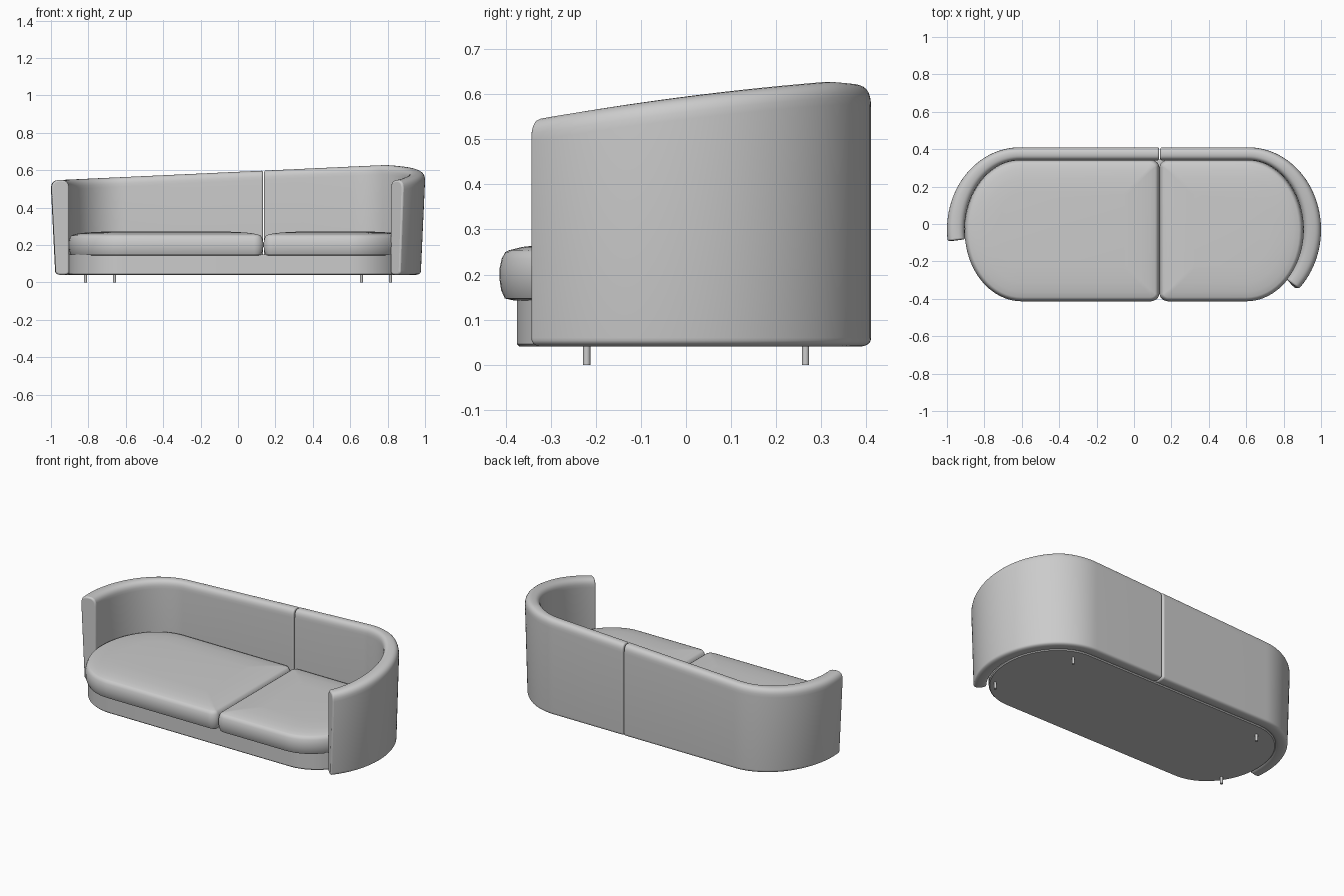
import bpy, bmesh, math
from math import sin, cos, radians, pi

if "Cube" in bpy.data.objects:
    bpy.data.objects.remove(bpy.data.objects["Cube"])


def make_object(name, rings, closed_ends=True, bevel=0.0):
    """Loft closed rings of equal length, cap both ends, shade smooth."""
    bm = bmesh.new()
    vr = [[bm.verts.new(p) for p in r] for r in rings]
    n = len(vr[0])
    for a, b in zip(vr, vr[1:]):
        for i in range(n):
            j = (i + 1) % n
            bm.faces.new((a[i], a[j], b[j], b[i]))
    bm.faces.new(vr[0])
    bm.faces.new(vr[-1])
    bmesh.ops.recalc_face_normals(bm, faces=bm.faces)
    me = bpy.data.meshes.new(name)
    bm.to_mesh(me)
    bm.free()
    ob = bpy.data.objects.new(name, me)
    bpy.context.collection.objects.link(ob)
    if bevel:
        m = ob.modifiers.new("soft_edge", 'BEVEL')
        m.width, m.segments = bevel, 3
        m.limit_method, m.angle_limit = 'ANGLE', radians(55)
    bpy.ops.object.select_all(action='DESELECT')
    ob.select_set(True)
    bpy.context.view_layer.objects.active = ob
    bpy.ops.object.shade_smooth_by_angle(angle=radians(40))
    return ob


# ---- wraparound shell: back and arms, in two pieces ----
CX, CY, BOTTOM = 0.61, -0.03, 0.04


def rim_height(x, y):
    left = 0.545 + (x + 1) * 0.046
    if x < 0.6:
        return left
    t = max(0.0, (0.35 - y) / 0.70)
    right = 0.63 - 0.052 * t - 0.038 * t * t
    return min(left, right)


def shell_point(side, s, w, z):
    """side -1/1: end arc at angle s; side 0: straight back at x = s. w: 0 inner, 1 outer."""
    b = 0.37 + 0.07 * w
    if side == 0:
        return (s, CY + b, z)
    flare = min(1, (z - BOTTOM) / 0.46)
    a = 0.295 + (0.072 + 0.023 * flare) * w
    return (side * CX + a * cos(s), CY + b * sin(s), z)


def shell_section(side, s):
    x, y, _ = shell_point(side, s, 0.5, 0.5)
    top = rim_height(x, y)
    ring = []
    n = 14
    for half, h in ((1, 0.05), (-1, 0.02)):
        for i in range(n + 1):
            t = pi * i / n
            c, sn = cos(t) * half, sin(t)
            w = 0.5 + 0.5 * math.copysign(abs(c) ** 0.75, c)
            dz = h * abs(sn) ** 0.75
            z = top - h + dz if half == 1 else BOTTOM + h - dz
            ring.append(shell_point(side, s, w, z))
    return ring


def arc(side, a0, a1, n):
    return [(side, radians(a0 + (a1 - a0) * i / n)) for i in range(n + 1)]


SEAM = 0.137
left_path = arc(-1, 188, 90, 32) + [(0, -0.3), (0, 0.0), (0, SEAM - 0.003)]
right_path = [(0, SEAM + 0.003), (0, 0.35)] + arc(1, 90, -46, 44)
make_object("left_shell", [shell_section(*p) for p in left_path], bevel=0.009)
make_object("right_shell", [shell_section(*p) for p in right_path], bevel=0.009)


# ---- outline with elliptical corners, different at each end ----
def outline(x0, x1, y0, y1, left, right, d, z, n=16):
    pts = []
    corners = ((1, 1, 0), (-1, 1, 90), (-1, -1, 180), (1, -1, 270))
    for sx, sy, start in corners:
        a, b = right if sx > 0 else left
        a, b = max(a - d, 0.012), max(b - d, 0.012)
        cx = x1 - d - a if sx > 0 else x0 + d + a
        cy = y1 - d - b if sy > 0 else y0 + d + b
        # keep the two corners of a fully round end from coinciding
        cy += -0.0005 * sy
        for i in range(n + 1):
            t = radians(start + 90 * i / n)
            pts.append((cx + a * cos(t), cy + b * sin(t), z))
    return pts


def slab(name, x0, x1, y0, y1, left, right, profile):
    return make_object(name, [outline(x0, x1, y0, y1, left, right, d, z) for d, z in profile])


# ---- plinth base ----
end = (0.30, 0.355)
slab("base", -0.908, 0.908, -0.375, 0.345, end, end,
     [(0.006, 0.04), (0.0, 0.046), (0.0, 0.15)])

# ---- seat cushions ----
cushion = [(0.03, 0.143), (0.012, 0.147), (0.004, 0.165), (0.0, 0.19), (0.0, 0.212),
           (0.005, 0.235), (0.013, 0.25), (0.022, 0.254), (0.05, 0.261),
           (0.10, 0.267), (0.18, 0.271)]
big, small = (0.305, 0.375), (0.05, 0.04)
slab("left_cushion", -0.905, 0.135, -0.414, 0.344, big, small, cushion)
slab("right_cushion", 0.137, 0.905, -0.414, 0.344, small, big, cushion)

# ---- pin legs ----
for side, label in ((-1, "left"), (1, "right")):
    for row, x, y in (("front", 0.815, -0.22), ("back", 0.66, 0.265)):
        rings = [[(side * x + 0.008 * cos(2 * pi * i / 16), y + 0.008 * sin(2 * pi * i / 16), z)
                  for i in range(16)] for z in (0.0, 0.05)]
        make_object(f"{row}_{label}_leg", rings)
